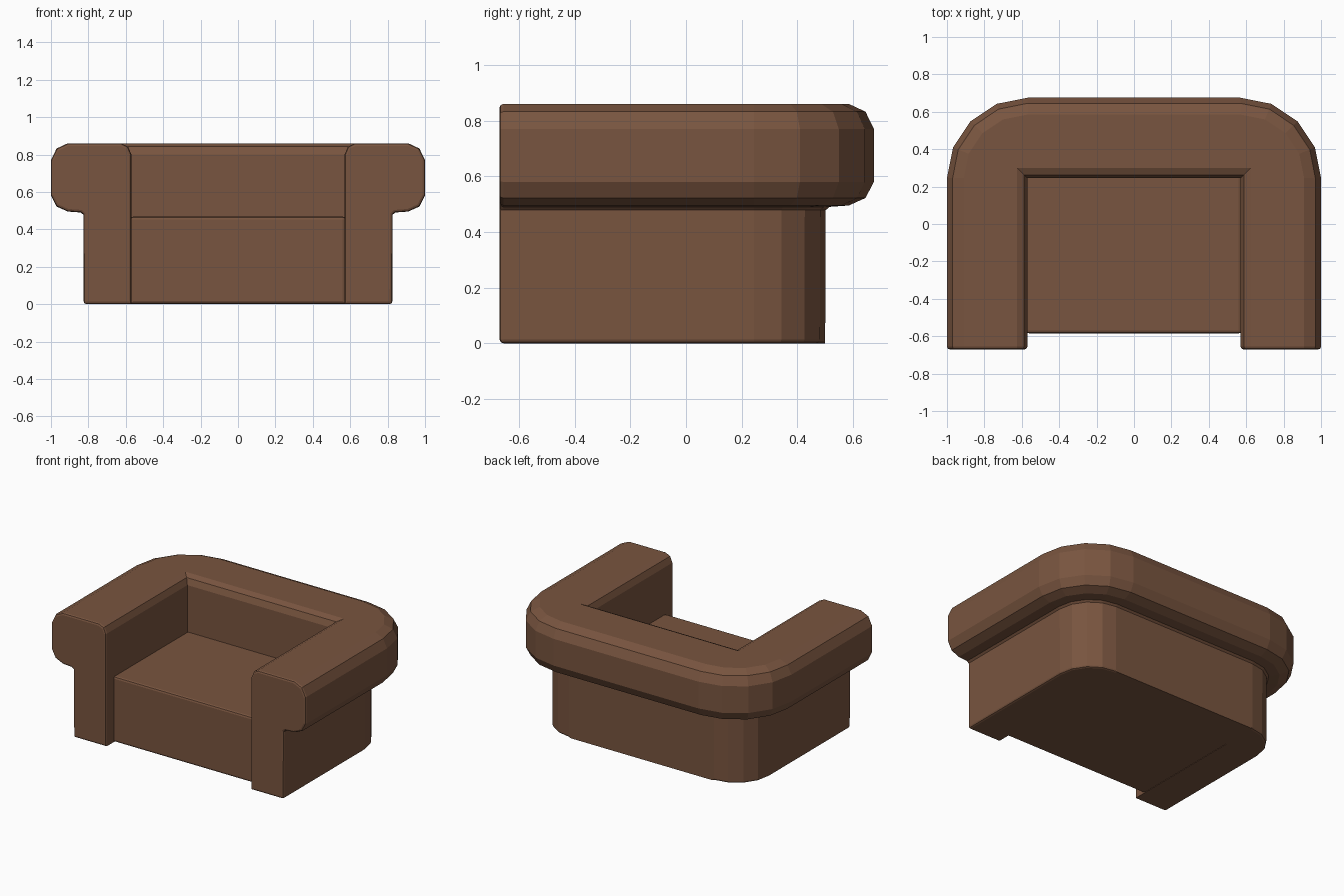
import bpy, bmesh
from math import sin, cos, pi

if "Cube" in bpy.data.objects:
    bpy.data.objects.remove(bpy.data.objects["Cube"])

FRONT, PX, PY = -0.67, 0.57, 0.245   # arm fronts, inner corner of the U

mat = bpy.data.materials.new("brown_leather")
mat.diffuse_color = (0.19, 0.09, 0.05, 1)
mat.use_nodes = True
mat.node_tree.nodes["Principled BSDF"].inputs["Base Color"].default_value = mat.diffuse_color


def finish(bm, name):
    bmesh.ops.recalc_face_normals(bm, faces=bm.faces)
    mesh = bpy.data.meshes.new(name)
    bm.to_mesh(mesh)
    bm.free()
    mesh.materials.append(mat)
    obj = bpy.data.objects.new(name, mesh)
    bpy.context.collection.objects.link(obj)
    return obj


# Rolled cross-section: (distance outward from inner wall, height)
profile = [(0, 0), (0, 0.80), (0.018, 0.842), (0.055, 0.86), (0.34, 0.86),
           (0.40, 0.832), (0.43, 0.77), (0.43, 0.58), (0.40, 0.522),
           (0.34, 0.495), (0.27, 0.49), (0.257, 0.478), (0.255, 0)]


def station(side, angle):
    """Cross-section turned about the inner corner; the inside stays mitred."""
    pts = []
    for d, z in profile:
        if d < 0.1:
            x, y = PX + d, PY + d
        else:
            x, y = PX + d * cos(angle), PY + d * sin(angle)
        pts.append((side * x, y, z))
    return pts


# Arms and back: one U-shaped sweep
right = [[(PX + d, FRONT, z) for d, z in profile]]
right += [station(1, i * pi / 8) for i in range(5)]
left = [[(-x, y, z) for x, y, z in ring] for ring in reversed(right)]
bm = bmesh.new()
rings = [[bm.verts.new(p) for p in ring] for ring in right + left]
n = len(profile)
for a, b in zip(rings, rings[1:]):
    for i in range(n):
        j = (i + 1) % n
        bm.faces.new((a[i], a[j], b[j], b[i]))
bm.faces.new(rings[0])
bm.faces.new(rings[-1])
bmesh.ops.remove_doubles(bm, verts=bm.verts, dist=0.0005)
bmesh.ops.recalc_face_normals(bm, faces=bm.faces)


def soft_edge(e):
    a, b = (v.co for v in e.verts)
    at_front = max(a.y, b.y) < FRONT + 0.001
    inner = all(abs(abs(c.x) - PX) < 0.01 for c in (a, b)) or \
        all(abs(c.y - PY) < 0.01 and abs(c.x) < PX + 0.01 for c in (a, b))
    at_floor = max(a.z, b.z) < 0.001 and not inner
    return (at_front or at_floor) and e.calc_face_angle(0) > 1.2


bmesh.ops.bevel(bm, geom=[e for e in bm.edges if soft_edge(e)], offset=0.014,
                segments=2, profile=0.5, affect='EDGES', clamp_overlap=True)
finish(bm, "arms_and_back")

# Seat block filling the U
bm = bmesh.new()
bmesh.ops.create_cube(bm, size=1)
y0, y1, top = -0.585, PY + 0.02, 0.468
for v in bm.verts:
    v.co.x *= 2 * (PX + 0.005)
    v.co.y = y0 if v.co.y < 0 else y1
    v.co.z = 0.003 if v.co.z < 0 else top
edges = [e for e in bm.edges if all(v.co.y < 0 for v in e.verts)
         or all(v.co.z > 0.1 for v in e.verts)]
bmesh.ops.bevel(bm, geom=edges, offset=0.015, segments=2, profile=0.5,
                affect='EDGES')
finish(bm, "seat")
